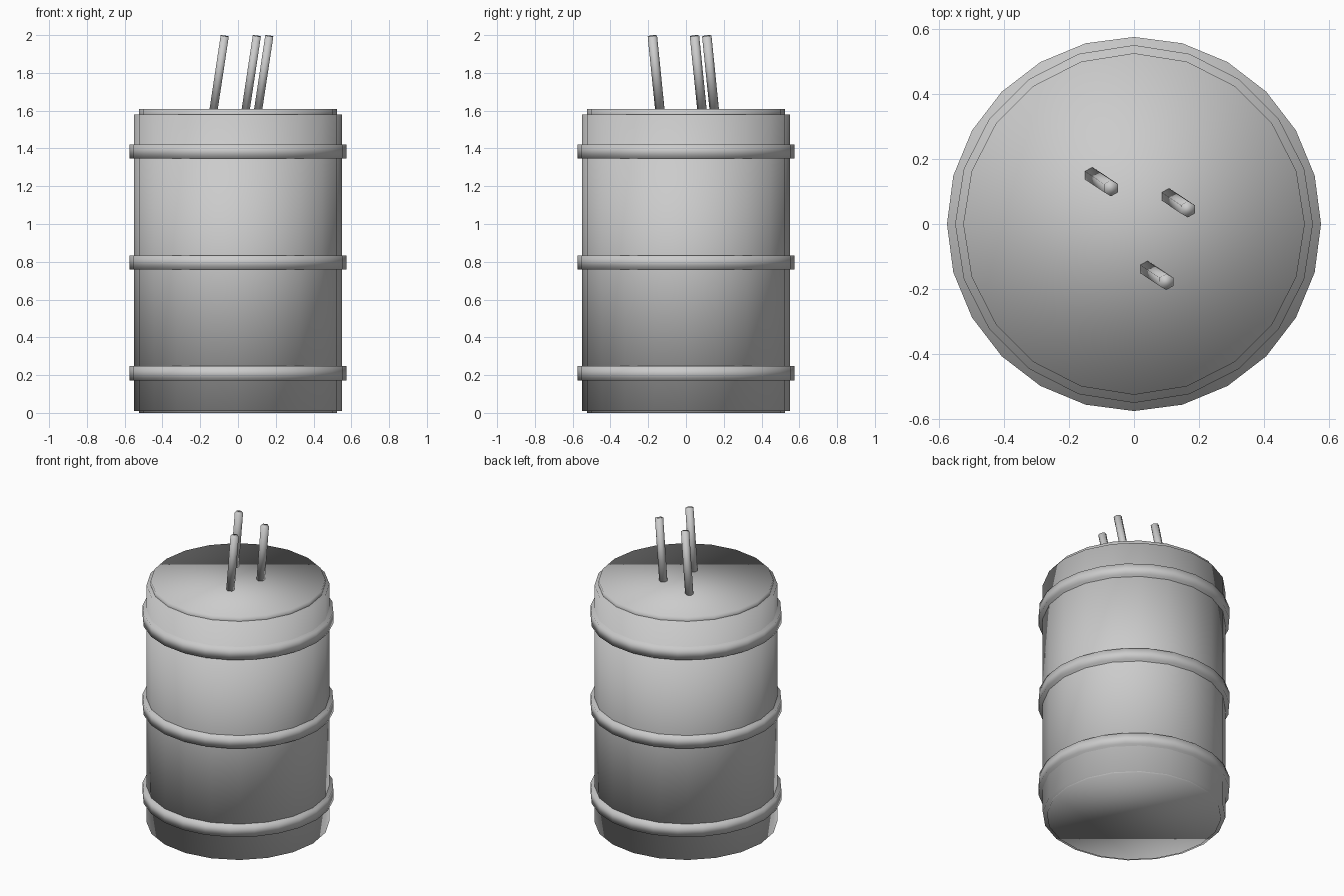
import bpy

if "Cube" in bpy.data.objects:
    bpy.data.objects.remove(bpy.data.objects["Cube"])


def cylinder(name, sides, radius, depth, location, rotation=(0, 0, 0)):
    bpy.ops.mesh.primitive_cylinder_add(vertices=sides, radius=radius, depth=depth,
                                        location=location, rotation=rotation)
    obj = bpy.context.object
    obj.name = name
    bpy.ops.object.shade_smooth()
    return obj


def upright(name, sides, radius, z0, z1):
    return cylinder(name, sides, radius, z1 - z0, (0, 0, (z0 + z1) / 2))


# Drum body with a slightly narrower plate at each end
upright("drum_body", 20, 0.55, 0.01, 1.58)
upright("top_lid", 20, 0.525, 1.55, 1.61)
upright("bottom_plate", 20, 0.525, 0.0, 0.05)

# Three raised hoops
for i, z in enumerate((0.21, 0.797, 1.384)):
    upright(f"hoop_{i + 1}", 24, 0.575, z - 0.0375, z + 0.0375)

# Leaning rods standing in the lid
for i, (x, y) in enumerate(((-0.10, 0.13), (0.136, 0.065), (0.07, -0.158))):
    cylinder(f"rod_{i + 1}", 6, 0.025, 0.4, (x, y, 1.799), (0.1, 0.15, 0))
